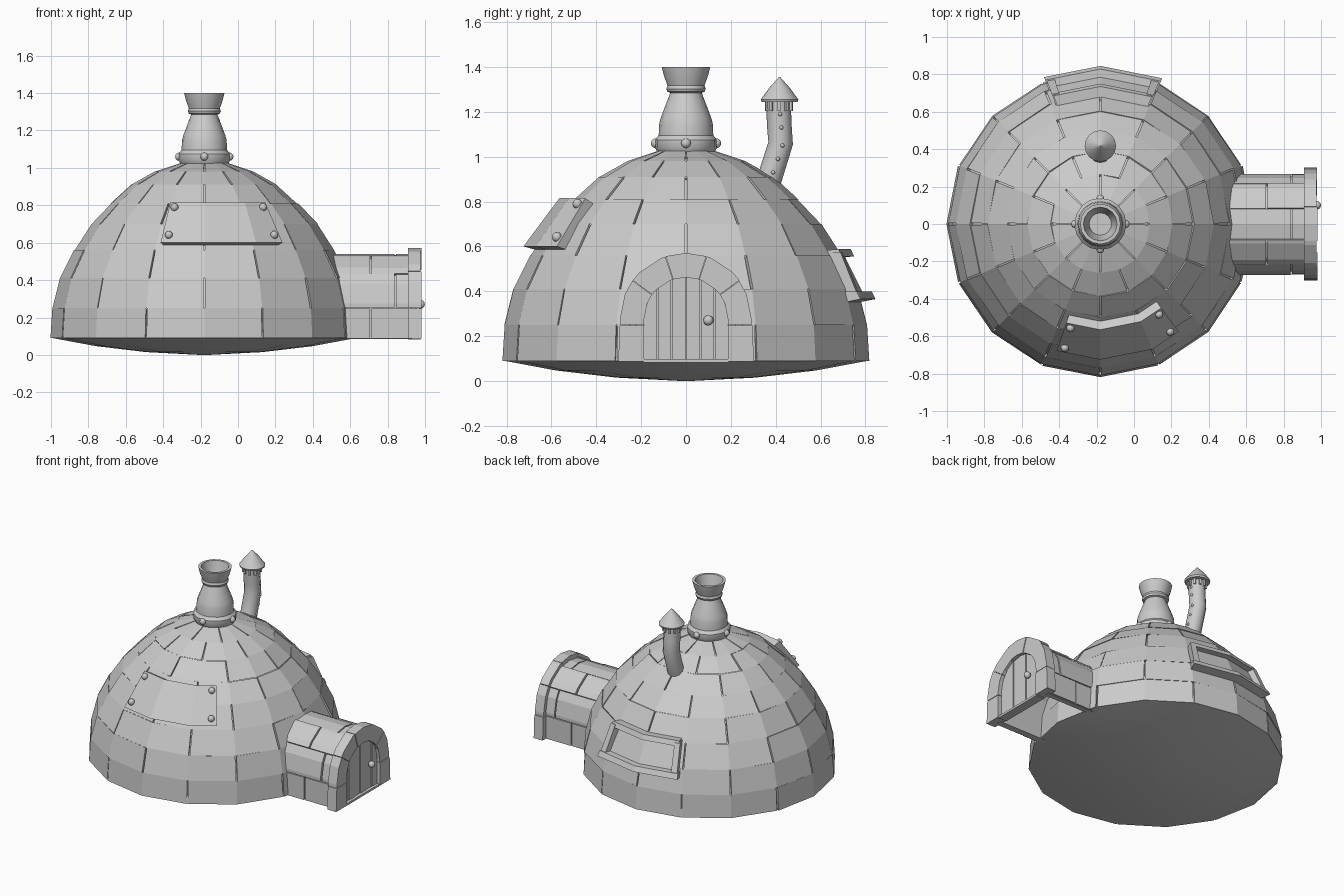
import bpy, bmesh, math, random
from mathutils import Vector, Matrix

if "Cube" in bpy.data.objects:
    bpy.data.objects.remove(bpy.data.objects["Cube"])

random.seed(4)
CX = -0.18                      # dome axis
STEP = 22.5                     # 16-sided dome


def finish(name, bm, smooth=None):
    bmesh.ops.recalc_face_normals(bm, faces=bm.faces)
    me = bpy.data.meshes.new(name)
    bm.to_mesh(me)
    bm.free()
    ob = bpy.data.objects.new(name, me)
    bpy.context.collection.objects.link(ob)
    if smooth:
        bpy.ops.object.select_all(action='DESELECT')
        ob.select_set(True)
        bpy.context.view_layer.objects.active = ob
        bpy.ops.object.shade_smooth_by_angle(angle=math.radians(smooth))
    return ob


def skin(bm, rings):
    """Closed solid through equal-length rings of points."""
    vs = [[bm.verts.new(p) for p in r] for r in rings]
    n = len(vs[0])
    for a, b in zip(vs, vs[1:]):
        for i in range(n):
            bm.faces.new((a[i], a[(i + 1) % n], b[(i + 1) % n], b[i]))
    bm.faces.new(vs[0])
    bm.faces.new(vs[-1][::-1])


def on_dome(a, r, z):
    """Point on a 16-gon of corner radius r at angle a (degrees)."""
    k = math.cos(math.radians(STEP / 2)) / math.cos(math.radians(a % STEP - STEP / 2))
    t = math.radians(a)
    return Vector((CX + r * k * math.cos(t), r * k * math.sin(t), z))


def dome_slab(bm, a0, a1, section, lift=(0, 0)):
    """Sweep an (r, z) section round the dome, bending at the dome corners."""
    angles = [a0]
    k = math.floor(a0 / STEP) + 1
    while k * STEP < a1 - 0.1:
        angles.append(k * STEP)
        k += 1
    angles.append(a1)
    rings = []
    for a in angles:
        d = lift[0] + (lift[1] - lift[0]) * (a - a0) / (a1 - a0)
        rings.append([on_dome(a, r + d, z) for r, z in section])
    skin(bm, rings)


def lathe(name, profile, centre, n=16, smooth=35):
    bm = bmesh.new()
    rings = [[Vector((centre[0] + r * math.cos(2 * math.pi * i / n),
                      centre[1] + r * math.sin(2 * math.pi * i / n), z))
              for i in range(n)] for r, z in profile]
    skin(bm, rings)
    return finish(name, bm, smooth)


def balls(name, points, r):
    bm = bmesh.new()
    for p in points:
        bmesh.ops.create_uvsphere(bm, u_segments=10, v_segments=6, radius=r,
                                  matrix=Matrix.Translation(p))
    return finish(name, bm, 60)


# dome core with shallow bowl underneath
rows = [(0.815, 0.09), (0.805, 0.25), (0.765, 0.41), (0.69, 0.56), (0.60, 0.70),
        (0.495, 0.81), (0.385, 0.91), (0.26, 0.98), (0.11, 1.03)]
core = [(0.02, 0.0), (0.31, 0.015), (0.58, 0.047), (0.81, 0.09)]
core += [(r - 0.014, z - 0.006) for r, z in rows[1:]]
lathe("dome_core", core, (CX, 0), 16, 25)

# dome bricks, staggered row by row
bm = bmesh.new()
for i, ((r0, z0), (r1, z1)) in enumerate(zip(rows, rows[1:])):
    gap = 0.25 / r0
    for k in range(8):
        a = k * 45 + (STEP if i % 2 == 0 else 0)
        lift = (random.uniform(0, 0.009), random.uniform(0, 0.009))
        dome_slab(bm, a + gap, a + 45 - gap,
                  [(r0, z0), (r1, z1), (r1 - 0.035, z1 - 0.03), (r0 - 0.035, z0)], lift)
finish("dome_bricks", bm)

# riveted patch plate on the front
bm = bmesh.new()
dome_slab(bm, 251, 306, [(0.725, 0.60), (0.565, 0.815), (0.52, 0.79), (0.67, 0.585)])
finish("patch_plate", bm)
balls("patch_rivets", [on_dome(a, r, z) for a in (254, 303)
                       for r, z in ((0.70, 0.642), (0.588, 0.79))], 0.022)

# framed window panel on the back
bm = bmesh.new()
dome_slab(bm, 69, 109, [(0.80, 0.37), (0.70, 0.57), (0.63, 0.57), (0.73, 0.37)])
dome_slab(bm, 67, 111, [(0.845, 0.365), (0.828, 0.40), (0.73, 0.40), (0.74, 0.345)])
dome_slab(bm, 68, 110, [(0.75, 0.555), (0.735, 0.588), (0.64, 0.58), (0.66, 0.55)])
for a in (67.5, 107.5):
    dome_slab(bm, a, a + 3, [(0.83, 0.38), (0.745, 0.575), (0.64, 0.575), (0.73, 0.37)])
finish("back_window_frame", bm)


# entrance arch helpers: path parameter -1..0 leg, 0..8 arc, 8..9 leg
def arch_pt(t, r, foot=0.0):
    cz = 0.275
    if t < 0 or t > 8:
        u = -t if t < 0 else t - 8
        return ((r + foot * u) * (1 if t < 0 else -1), cz + (0.085 - cz) * u)
    return (r * math.cos(t * math.pi / 8), cz + r * math.sin(t * math.pi / 8))


def arch_block(bm, x0, x1, t0, t1, ri, ro, foot=0.0):
    ts = [t0] + [k for k in range(10) if t0 + 0.05 < k < t1 - 0.05] + [t1]
    rings = []
    for t in ts:
        (yi, zi), (yo, zo) = arch_pt(t, ri), arch_pt(t, ro, foot)
        rings.append([(x0, yi, zi), (x1, yi, zi), (x1, yo, zo), (x0, yo, zo)])
    skin(bm, rings)


# entrance tunnel: inner shell and bricks
bm = bmesh.new()
arch_block(bm, 0.45, 0.93, -1, 9, 0.22, 0.255)
finish("tunnel_shell", bm)
bm = bmesh.new()
cuts = [-1, -0.13, 1.6, 3.2, 4.8, 6.4, 8.13, 9]
for i, (t0, t1) in enumerate(zip(cuts, cuts[1:])):
    mid = 0.71 if i % 2 == 0 else 0.84
    for x0, x1 in ((0.47, mid - 0.004), (mid + 0.004, 0.92)):
        arch_block(bm, x0, x1, t0 + 0.015, t1 - 0.015, 0.24,
                   0.264 + random.uniform(0, 0.009))
finish("tunnel_bricks", bm)

# door surround
bm = bmesh.new()
for t0, t1 in zip(cuts, cuts[1:]):
    arch_block(bm, 0.91, 0.975 + random.uniform(0, 0.006), t0 + 0.01, t1 - 0.01,
               0.187, 0.292 + random.uniform(0, 0.004), 0.008)
finish("door_surround", bm)

# plank door, threshold and knob
bm = bmesh.new()
edge = 0.19
for i in range(6):
    ys = [-edge + 2 * edge * (i + f) / 6 for f in (0.04, 0.5, 0.96)]
    top = [(y, 0.275 + math.sqrt(edge ** 2 - y * y)) for y in ys]
    poly = [(ys[2], 0.09), (ys[0], 0.09)] + top
    face = 0.953 + 0.004 * (i % 2)
    skin(bm, [[(x, y, z) for y, z in poly] for x in (0.92, face)])
back = [(-edge, 0.09), (edge, 0.09)] + [arch_pt(t, edge) for t in range(9)]
skin(bm, [[(x, y, z) for y, z in back] for x in (0.915, 0.942)])
finish("door_planks", bm)
bm = bmesh.new()
skin(bm, [[(x, -0.19, 0.082), (x, 0.19, 0.082), (x, 0.19, 0.097), (x, -0.19, 0.097)]
          for x in (0.91, 0.975)])
finish("threshold", bm)
balls("door_knob", [(0.977, 0.10, 0.27)], 0.023)

# main chimney pot, open at the top, with base rivets
lathe("chimney_pot", [(0.125, 1.0), (0.132, 1.03), (0.139, 1.04), (0.139, 1.075), (0.122, 1.095),
                      (0.119, 1.15), (0.112, 1.175), (0.095, 1.22), (0.07, 1.285), (0.083, 1.29),
                      (0.088, 1.303), (0.083, 1.318), (0.087, 1.33), (0.098, 1.36), (0.108, 1.40),
                      (0.09, 1.40), (0.075, 1.34), (0.06, 1.29)], (CX, 0))
balls("chimney_rivets", [(CX + 0.135 * math.cos(k * math.pi / 2),
                          0.135 * math.sin(k * math.pi / 2), 1.06) for k in range(4)], 0.022)

# bent stove pipe
path = [(0.36, 0.87), (0.375, 0.91), (0.422, 1.06), (0.416, 1.14), (0.412, 1.25)]
tilts = [18, 18, 6, -5, 0]
bm = bmesh.new()
rings = []
for (y, z), d in zip(path, tilts):
    t = math.radians(d)
    rings.append([(CX + 0.055 * math.cos(q), y + 0.055 * math.sin(q) * math.cos(t),
                   z - 0.055 * math.sin(q) * math.sin(t))
                  for q in (2 * math.pi * i / 12 for i in range(12))])
skin(bm, rings)
finish("stove_pipe", bm, 35)
balls("pipe_rivets", [(CX + 0.053, y, z) for y, z in
                      ((0.388, 0.93), (0.41, 0.99), (0.43, 1.05), (0.425, 1.13), (0.42, 1.19))], 0.009)

# pipe cap with pegs under the brim
lathe("pipe_cap", [(0.05, 1.243), (0.08, 1.243), (0.084, 1.255), (0.045, 1.308), (0.003, 1.355)],
      (CX, 0.417), 16, 40)
bm = bmesh.new()
for k in range(10):
    q = 2 * math.pi * k / 10
    bmesh.ops.create_cube(bm, size=1, matrix=Matrix.Translation(
        (CX + 0.056 * math.cos(q), 0.414 + 0.056 * math.sin(q), 1.226))
        @ Matrix.Rotation(q, 4, 'Z') @ Matrix.Diagonal((0.014, 0.014, 0.045, 1)))
finish("cap_pegs", bm)
